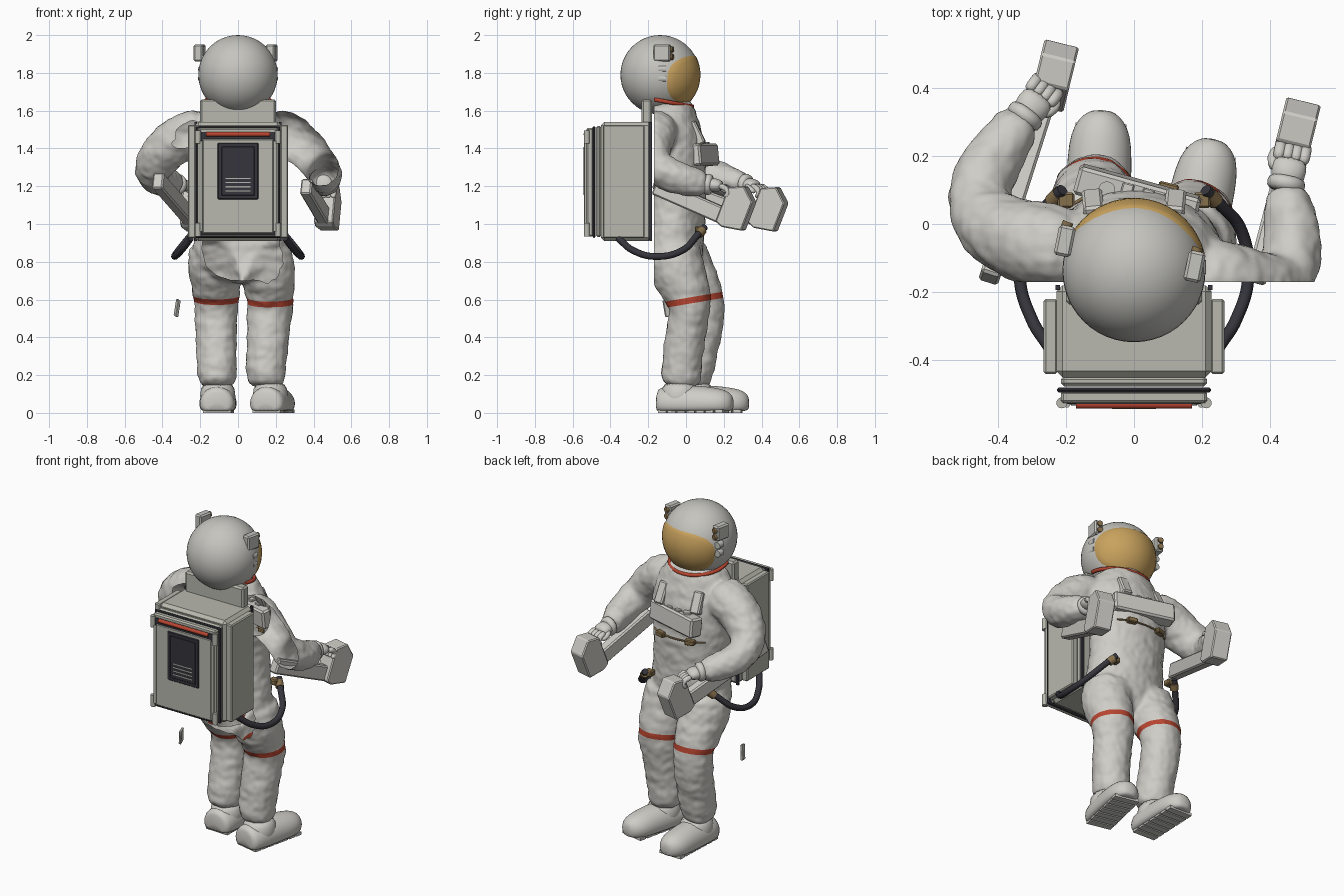
import bpy, bmesh, math
from mathutils import Vector, noise

if "Cube" in bpy.data.objects:
    bpy.data.objects.remove(bpy.data.objects["Cube"], do_unlink=True)


def material(name, *rgb):
    m = bpy.data.materials.new(name)
    m.use_nodes = True
    m.diffuse_color = (*rgb, 1)
    node = next(n for n in m.node_tree.nodes if n.type == 'BSDF_PRINCIPLED')
    node.inputs["Base Color"].default_value = (*rgb, 1)
    return m


SUIT = material("suit white", .62, .61, .57)
SHELL = material("helmet grey", .56, .555, .52)
PACK = material("pack grey", .48, .48, .425)
DARK = material("dark rubber", .035, .035, .045)
RED = material("red trim", .48, .06, .03)
GOLD = material("visor gold", .58, .36, .11)
BRASS = material("brass fitting", .24, .16, .07)


def finish(name, bm, mat, smooth=False):
    """Turn a bmesh into a named object."""
    bmesh.ops.recalc_face_normals(bm, faces=bm.faces[:])
    me = bpy.data.meshes.new(name)
    bm.to_mesh(me)
    bm.free()
    me.materials.append(mat)
    ob = bpy.data.objects.new(name, me)
    bpy.context.collection.objects.link(ob)
    if smooth:
        me.polygons.foreach_set("use_smooth", [True] * len(me.polygons))
    return ob


def box(name, centre, size, mat, bevel=.006, rot=None):
    bm = bmesh.new()
    bmesh.ops.create_cube(bm, size=1)
    bmesh.ops.scale(bm, vec=size, verts=bm.verts)
    if bevel:
        bmesh.ops.bevel(bm, geom=bm.edges[:], offset=bevel, segments=1, affect='EDGES')
    ob = finish(name, bm, mat)
    ob.location = centre
    if rot:
        ob.rotation_euler = rot
    return ob


def rod(name, start, end, radius, mat):
    a, b = Vector(start), Vector(end)
    bm = bmesh.new()
    bmesh.ops.create_cone(bm, cap_ends=True, segments=16, radius1=radius, radius2=radius,
                          depth=(b - a).length)
    ob = finish(name, bm, mat)
    ob.location = (a + b) / 2
    ob.rotation_euler = (b - a).to_track_quat('Z', 'Y').to_euler()
    bpy.ops.object.select_all(action='DESELECT')
    ob.select_set(True)
    bpy.context.view_layer.objects.active = ob
    bpy.ops.object.shade_smooth_by_angle()
    return ob


def loft(bm, path, ref=(1, 0, 0), sides=20):
    """Closed tube through (x, y, z, radius[, second radius]) stations."""
    pts = [Vector(p[:3]) for p in path]
    rings = []
    for i, p in enumerate(path):
        t = (pts[min(i + 1, len(pts) - 1)] - pts[max(i - 1, 0)]).normalized()
        u = Vector(ref) - t * t.dot(Vector(ref))
        u.normalize()
        v = t.cross(u)
        angles = [math.tau * k / sides for k in range(sides)]
        rings.append([bm.verts.new(pts[i] + u * p[3] * math.cos(a) + v * p[-1] * math.sin(a))
                      for a in angles])
    for r, s in zip(rings, rings[1:]):
        for k in range(sides):
            bm.faces.new((r[k], r[k - 1], s[k - 1], s[k]))
    bm.faces.new(rings[0])
    bm.faces.new(rings[-1])


def cord(name, points, radius, mat):
    cu = bpy.data.curves.new(name, 'CURVE')
    cu.dimensions = '3D'
    cu.bevel_depth, cu.bevel_resolution, cu.use_fill_caps = radius, 3, True
    sp = cu.splines.new('BEZIER')
    sp.bezier_points.add(len(points) - 1)
    for bp, p in zip(sp.bezier_points, points):
        bp.co = p
        bp.handle_left_type = bp.handle_right_type = 'AUTO'
    cu.materials.append(mat)
    bpy.context.collection.objects.link(bpy.data.objects.new(name, cu))


# Suit: torso, arms and legs fused into one soft shell
bm = bmesh.new()
loft(bm, [(.015, -.09, .68, .14, .1), (.015, -.085, .76, .22, .15), (.015, -.08, .85, .268, .175),
          (.005, -.06, 1.05, .23, .165), (0, -.06, 1.25, .24, .17), (0, -.08, 1.4, .27, .19),
          (0, -.1, 1.52, .25, .17), (0, -.12, 1.6, .19, .16), (0, -.13, 1.645, .16, .155)])
loft(bm, [(-.15, -.08, 1.5, .12), (-.25, -.07, 1.485, .13), (-.37, -.04, 1.42, .125),
          (-.465, .03, 1.3, .108), (-.45, .13, 1.25, .098), (-.38, .25, 1.22, .08),
          (-.315, .32, 1.21, .06)], (0, 0, 1))
loft(bm, [(.15, -.14, 1.5, .12), (.25, -.17, 1.485, .125), (.36, -.19, 1.41, .12),
          (.455, -.17, 1.29, .1), (.468, -.05, 1.24, .09), (.458, .04, 1.22, .078),
          (.445, .12, 1.21, .06)], (0, 0, 1))
loft(bm, [(.135, -.06, .92, .14), (.15, -.06, .8, .152), (.165, -.03, .7, .142),
          (.17, .025, .6, .124, .12), (.165, .015, .5, .122, .105), (.157, -.005, .4, .114, .107),
          (.15, -.02, .28, .107, .108), (.148, -.025, .19, .11, .112), (.146, -.03, .13, .09)])
loft(bm, [(-.12, -.04, .92, .14), (-.125, -.02, .8, .148), (-.12, .04, .7, .135),
          (-.114, .095, .6, .12, .115), (-.117, .1, .5, .114, .107), (-.115, .08, .4, .11),
          (-.112, .05, .28, .106), (-.112, .035, .19, .108, .11), (-.112, .03, .13, .09)])
suit = finish("suit", bm, SUIT, True)
suit.modifiers.new("round", 'SUBSURF').levels = 1
remesh = suit.modifiers.new("fuse", 'REMESH')
remesh.mode, remesh.voxel_size = 'VOXEL', .012
relax = suit.modifiers.new("relax", 'SMOOTH')
relax.factor, relax.iterations = .5, 5
graph = bpy.context.evaluated_depsgraph_get()
fused = bpy.data.meshes.new_from_object(suit.evaluated_get(graph))
suit.modifiers.clear()
suit.data = fused
fused.materials.clear()
fused.materials.append(SUIT)
fused.materials.append(RED)

# Cloth wrinkles, open back behind the pack, red knee bands
bm = bmesh.new()
bm.from_mesh(fused)
bm.normal_update()
for v, n in [(v, v.normal.copy()) for v in bm.verts]:
    c = v.co
    v.co = c + n * (.006 * noise.noise(Vector((c.x * 9, c.y * 9, c.z * 20)))
                    + .004 * noise.noise(c * 30))
slope = Vector((0, -.17, 1)).normalized()
cuts = [((0, -.17, 0), (0, 1, 0), True), ((0, 0, .575), slope, False), ((0, 0, .608), slope, False)]
for co, no, clear in cuts:
    bmesh.ops.bisect_plane(bm, geom=bm.verts[:] + bm.edges[:] + bm.faces[:],
                           plane_co=co, plane_no=no, clear_inner=clear)
for f in bm.faces:
    f.smooth = True
    c = f.calc_center_median()
    f.material_index = int(.575 < c.z - .17 * c.y < .608)
bm.to_mesh(fused)
bm.free()

# Boots with shallow tread bars
for side, heel, toe in (("left", (.145, -.15), (.235, .25)), ("right", (-.112, -.07), (-.095, .335))):
    h, t = Vector(heel), Vector(toe)
    bm = bmesh.new()
    stations = [(0, .07, .07), (.04, .095, .09), (.3, .1, .1), (.55, .096, .095),
                (.75, .094, .085), (.88, .08, .074), (.96, .055, .055), (1, .025, .03)]
    loft(bm, [(*h.lerp(t, s), .05, w, k) for s, w, k in stations])
    a = h.lerp(t, .29)
    loft(bm, [(*a, .02, .1, .11), (*a, .09, .094, .1), (*a, .17, .09, .095)])
    for v in bm.verts:
        v.co.z = max(v.co.z, .01)
    boot = finish(side + "_boot", bm, SUIT, True)
    boot.modifiers.new("round", 'SUBSURF').levels = 1
    yaw = -math.atan2(t.x - h.x, t.y - h.y)
    for i in range(7):
        box(f"{side}_tread_{i}", (*h.lerp(t, .1 + .125 * i), .009), (.15, .042, .018), SUIT, 0, (0, 0, yaw))

# Gloves: cuff, palm, curled fingers and thumb
for side, wrist, way, inner in (("left", (.445, .11, 1.21), (.2, 1, -.1), -1),
                                ("right", (-.325, .31, 1.21), (.6, .8, -.1), 1)):
    w, d = Vector(wrist), Vector(way).normalized()
    s = d.cross(Vector((0, 0, 1))).normalized()
    down = Vector((0, 0, -1))
    bm = bmesh.new()
    loft(bm, [(*(w - d * .02), .055), (*(w + d * .012), .06), (*(w + d * .035), .05)], (0, 0, 1), 16)
    loft(bm, [(*w, .037, .047), (*(w + d * .05), .038, .054), (*(w + d * .09), .025, .048)], (0, 0, 1), 16)
    for i in range(4):
        b = w + d * .07 + s * (i - 1.5) * .025
        loft(bm, [(*b, .019), (*(b + d * .045 + down * .008), .018),
                  (*(b + d * .06 + down * .04), .017), (*(b + d * .03 + down * .06), .014)], s, 10)
    b = w + d * .04 + s * inner * .04
    loft(bm, [(*b, .018), (*(b + d * .04 + s * inner * .02 + down * .02), .017),
              (*(b + d * .07 + s * inner * .005 + down * .03), .013)], (0, 0, 1), 10)
    glove = finish(side + "_glove", bm, SUIT, True)
    glove.modifiers.new("round", 'SUBSURF').levels = 1

# Hand controllers and their support arms
outline = [(-.1, -.07), (-.03, .11), (.055, .115), (.1, .03), (.04, -.12), (-.07, -.1)]
for side, spot, back in (("left", (.475, .265, 1.085), (.36, -.16, 1.2)),
                         ("right", (-.235, .435, 1.08), (-.425, -.16, 1.23))):
    bm = bmesh.new()
    f = bm.faces.new([bm.verts.new((-.052, y, z)) for y, z in outline])
    new = bmesh.ops.extrude_face_region(bm, geom=[f])["geom"]
    bmesh.ops.translate(bm, vec=(.104, 0, 0), verts=[v for v in new if isinstance(v, bmesh.types.BMVert)])
    bmesh.ops.bevel(bm, geom=bm.edges[:], offset=.006, segments=1, affect='EDGES')
    grip = finish(side + "_controller", bm, SUIT)
    grip.location, grip.rotation_euler = spot, (0, 0, -.24)
    a, b = Vector(back), Vector(spot) - Vector((.02, .06, .045))
    box(side + "_support_arm", (a + b) / 2, (.06, (b - a).length, .09), SUIT, .008,
        (b - a).to_track_quat('Y', 'Z').to_euler())

# Helmet, visor, neck ring and lamps
bm = bmesh.new()
bmesh.ops.create_uvsphere(bm, u_segments=48, v_segments=24, radius=.21)
helmet = finish("helmet", bm, SHELL, True)
helmet.location = (0, -.137, 1.79)
bm = bmesh.new()
rings = []
for j in range(1, 11):
    r = j / 10
    row = []
    for k in range(48):
        c, s = math.cos(math.tau * k / 48), math.sin(math.tau * k / 48)
        az = 1.27 * r * math.copysign(abs(c) ** .75, c)
        el = -.16 + .7 * r * math.copysign(abs(s) ** .75, s)
        radius = .207 if j == 10 else .2135
        row.append(bm.verts.new(Vector((math.sin(az) * math.cos(el), math.cos(az) * math.cos(el),
                                        math.sin(el))) * radius))
    rings.append(row)
bm.faces.new(rings[0])
for p, q in zip(rings, rings[1:]):
    for k in range(48):
        bm.faces.new((p[k - 1], p[k], q[k], q[k - 1]))
visor = finish("visor", bm, GOLD, True)
visor.location, visor.rotation_euler = helmet.location, (0, 0, -.18)
# The ring runs round the front only, as the suit back is open
cord("neck_ring", [(.168 * math.sin(a), -.13 + .163 * math.cos(a), 1.652 - .03 * math.cos(a))
                   for a in [-1.8 + .15 * k for k in range(25)]], .011, RED)
for side, x, y, sx in (("left", .178, -.125, 1), ("right", -.203, -.05, -1)):
    box(side + "_lamp_box", (x, y, 1.905), (.05, .09, .09), SHELL, .008, (0, 0, -.2))
    for z in (1.885, 1.925):
        rod(side + "_lamp_lens", (x, y + .03, z), (x + .01, y + .056, z), .016, BRASS)
    for z in (1.77, 1.82):
        rod(side + "_side_lamp", (.192 * sx, y - .02, z), (.192 * sx, y + .02, z), .02, SHELL)

# Chest unit, straps and belt
box("chest_unit", (.01, .085, 1.365), (.37, .085, .115), SUIT, .01, (.1, 0, -.27))
rod("chest_knob", (-.08, .1, 1.4), (-.08, .1, 1.435), .025, SHELL)
for i in range(3):
    box(f"chest_switch_{i}", (-.02 + .06 * i, .1 - .017 * i, 1.42), (.035, .04, .03), SUIT, .004, (0, 0, -.27))
for sx in (1, -1):
    box("shoulder_strap", (.12 * sx, .055, 1.48), (.06, .05, .13), SUIT, .008, (.45, 0, -.1 * sx))
    box("belt_buckle", (.1 * sx, .103, 1.25), (.06, .035, .03), BRASS, .005, (0, 0, -.25 * sx))
cord("belt", [(.243 * math.sin(a), -.06 + .173 * math.cos(a), 1.25)
              for a in [-.8 + .2 * k for k in range(9)]], .005, BRASS)

# Life-support pack
box("pack_body", (0, -.315, 1.225), (.456, .27, .63), PACK, .018)
box("pack_collar", (0, -.208, 1.595), (.4, .056, .13), PACK, .01)
box("pack_step", (0, -.462, 1.225), (.43, .03, .59), PACK, .01)
box("door_gasket", (0, -.487, 1.222), (.452, .014, .59), DARK, .005)
box("door", (0, -.508, 1.222), (.43, .036, .575), PACK, .008)
box("door_frame", (0, -.525, 1.215), (.405, .008, .545), DARK, 0)
box("door_panel", (0, -.527, 1.2), (.375, .012, .5), PACK, .004)
rod("door_handle", (-.17, -.53, 1.475), (.17, -.53, 1.475), .012, RED)
box("vent_panel", (0, -.534, 1.28), (.215, .01, .3), DARK, .004)
box("vent_inset", (0, -.537, 1.28), (.175, .009, .26), DARK, .003)
for i in range(4):
    box(f"vent_slat_{i}", (0, -.541, 1.175 + .022 * i), (.13, .004, .006), PACK, 0)
for sx in (1, -1):
    box("pack_side_rail", (.245 * sx, -.33, 1.225), (.04, .22, .6), PACK, .006)
    box("pack_seal", (.224 * sx, -.186, 1.225), (.014, .014, .63), DARK, 0)
    rod("door_rail", (.197 * sx, -.53, .96), (.197 * sx, -.53, 1.44), .009, PACK)
    for z in (.97, 1.46):
        rod("door_latch", (.212 * sx, -.525, z - .035), (.212 * sx, -.525, z + .035), .016, PACK)
    # Hoses from pack to hips
    cord("hose", [(.25 * sx, -.36, .925), (.3 * sx, -.28, .86), (.335 * sx, -.16, .828),
                  (.315 * sx, -.02, .86), (.25 * sx, .06, .94), (.21 * sx, .1, .985)], .018, DARK)
    rod("hose_fitting", (.24 * sx, .066, .945), (.218 * sx, .088, .968), .024, BRASS)
    box("hose_mount", (.2 * sx, .07, .97), (.05, .045, .035), BRASS, .006)

# Loose tag beside the knee
box("loose_tag", (-.322, -.095, .555), (.014, .045, .09), SUIT, .003, (.2, .1, .3))
